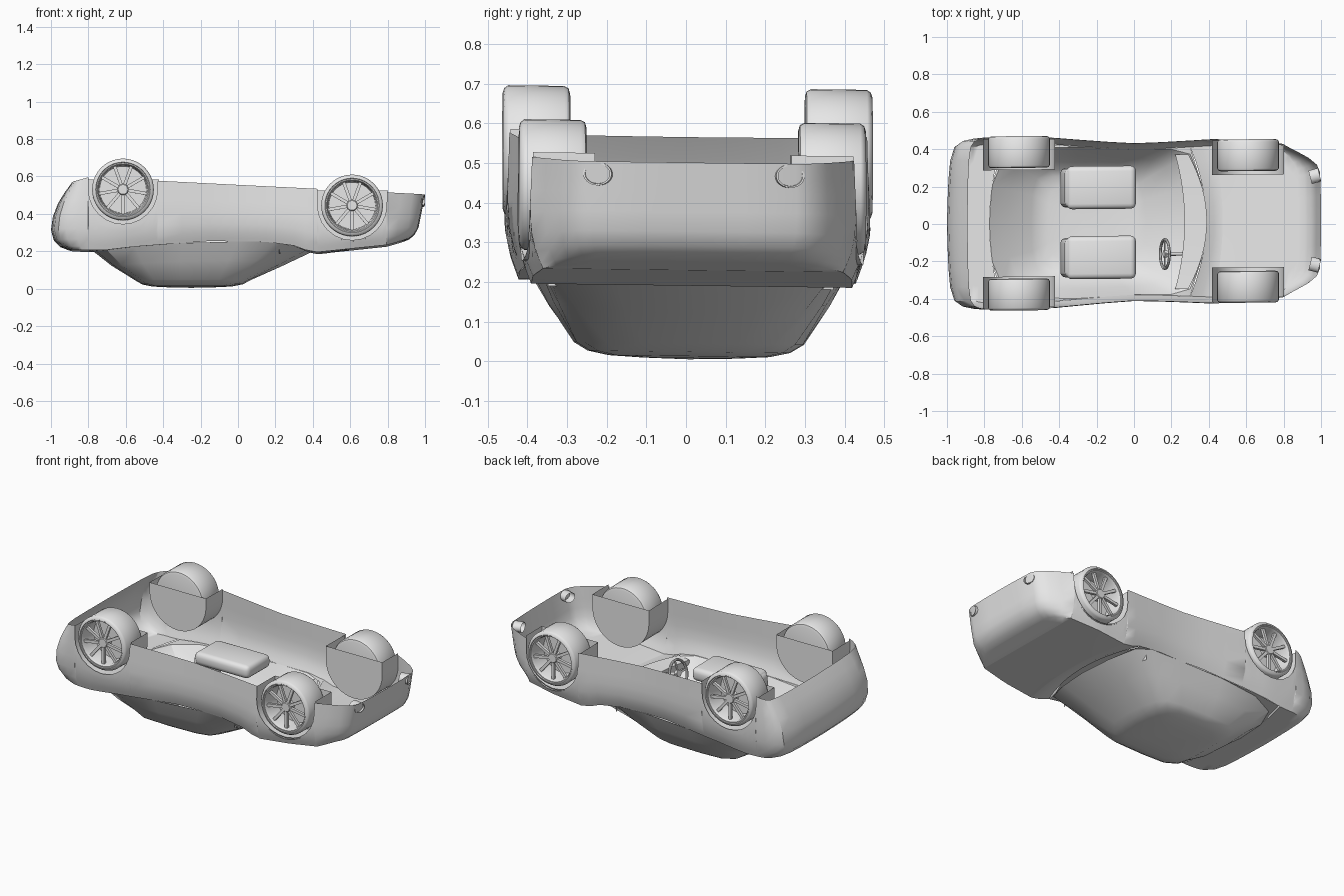
import bpy, bmesh, math
from mathutils import Matrix, Vector

if "Cube" in bpy.data.objects:
    bpy.data.objects.remove(bpy.data.objects["Cube"])

grey = bpy.data.materials.new("light_grey")
grey.diffuse_color = (0.8, 0.8, 0.8, 1)
grey.use_nodes = True
grey.node_tree.nodes["Principled BSDF"].inputs["Base Color"].default_value = grey.diffuse_color


def lerp(table, x):
    """Piecewise linear lookup in a table of (key, value)."""
    if x <= table[0][0]:
        return table[0][1]
    for (a, va), (b, vb) in zip(table, table[1:]):
        if x <= b:
            return va + (vb - va) * (x - a) / (b - a)
    return table[-1][1]


def finish(name, bm, angle=30):
    bmesh.ops.remove_doubles(bm, verts=bm.verts, dist=0.0002)
    bmesh.ops.recalc_face_normals(bm, faces=bm.faces)
    for v in bm.verts:  # the whole car sits with a slight yaw and roll
        v.co.y += 0.01 + 0.01 * v.co.x
        v.co.z -= 0.013 * v.co.y
    me = bpy.data.meshes.new(name)
    bm.to_mesh(me)
    bm.free()
    me.materials.append(grey)
    ob = bpy.data.objects.new(name, me)
    bpy.context.collection.objects.link(ob)
    bpy.ops.object.select_all(action='DESELECT')
    ob.select_set(True)
    bpy.context.view_layer.objects.active = ob
    bpy.ops.object.shade_smooth_by_angle(angle=math.radians(angle))


def loft(bm, rows, closed):
    vs = [[bm.verts.new(p) for p in r] for r in rows]
    n = len(rows[0])
    for a, b in zip(vs, vs[1:]):
        for i in range(n if closed else n - 1):
            j = (i + 1) % n
            bm.faces.new((a[i], a[j], b[j], b[i]))


def mirrored(half):
    return half + [(x, -y, z) for x, y, z in half[-2:0:-1]]


def lathe(bm, prof, mat, n=40):
    """Revolve (depth, radius) points around the local y axis."""
    loft(bm, [[mat @ Vector((r * math.cos(k * math.tau / n), d, r * math.sin(k * math.tau / n)))
               for k in range(n)] for d, r in prof], True)


def box(bm, mat, size, bevel=0.0):
    vs = bmesh.ops.create_cube(bm, size=1)['verts']
    for v in vs:
        v.co = Vector(v.co[k] * size[k] for k in range(3))
    if bevel:
        edges = list({e for v in vs for e in v.link_edges})
        res = bmesh.ops.bevel(bm, geom=edges, offset=bevel, segments=3,
                              profile=0.5, affect='EDGES')
        vs = list({v for v in vs if v.is_valid} | set(res['verts']))
    bmesh.ops.transform(bm, matrix=mat, verts=vs)


# Wheel layout: x, z, outer y, inner y of the well, sill height
AXLES = {"rear": (-0.615, 0.525, 0.466, 0.285, 0.58),
         "front": (0.61, 0.44, 0.437, 0.248, 0.522)}
ARCH_R = 0.185

# Body shape tables along the length
SILL = [(-1, 0.565), (-0.8, 0.59), (-0.4, 0.57), (0.4, 0.53), (1, 0.5)]
LOW = [(-1, 0.205), (-0.72, 0.2), (-0.55, 0.22), (-0.15, 0.25), (0.2, 0.245),
       (0.3, 0.225), (0.4, 0.188), (0.8, 0.23), (1, 0.255)]
SIDE = [(-0.8, 0.46), (-0.6, 0.465), (-0.42, 0.455), (-0.2, 0.435), (0, 0.422),
        (0.2, 0.428), (0.42, 0.44), (0.62, 0.437), (0.8, 0.41)]
# Body shape tables by height fraction
WIDTH = [(0, 0.92), (0.05, 0.935), (0.15, 0.965), (0.3, 0.99), (0.5, 1), (1, 0.99)]
TAIL = [(0, -0.9), (0.05, -0.95), (0.15, -0.985), (0.3, -1), (0.5, -0.99),
        (0.75, -0.955), (1, -0.89)]
NOSE = [(0, 0.88), (0.05, 0.915), (0.15, 0.945), (0.3, 0.965), (0.5, 0.975), (1, 1.0)]

# Half outline as (x, y, top z), with the wheel arches cut into the sill
stations = [(x, y, lerp(SILL, x)) for x, y in
            [(-1, 0), (-0.997, 0.12), (-0.992, 0.24), (-0.983, 0.34), (-0.96, 0.415),
             (-0.92, 0.443), (-0.86, 0.455), (-0.801, 0.46)]]


def add_arch(key):
    xc, zc = AXLES[key][:2]
    for k in range(13):
        a = math.pi * k / 12
        x = xc - ARCH_R * math.cos(a)
        stations.append((x, lerp(SIDE, x), zc - ARCH_R * math.sin(a)))


add_arch("rear")
stations += [(x, lerp(SIDE, x), lerp(SILL, x))
             for x in (-0.429, -0.3, -0.15, 0, 0.15, 0.3, 0.36, 0.424)]
add_arch("front")
stations += [(x, y, lerp(SILL, x)) for x, y in
             [(0.796, 0.41), (0.86, 0.375), (0.92, 0.338), (0.96, 0.30), (0.975, 0.26),
              (0.979, 0.13), (0.98, 0)]]


def body_point(st, f):
    x, y, top = st
    low = lerp(LOW, x)
    z = low + f * (top - low)
    t = (z - low) / (lerp(SILL, x) - low)
    if x < -0.8:
        x = -0.8 + (x + 0.8) * (lerp(TAIL, t) + 0.8) / -0.2
    elif x > 0.795:
        x = 0.795 + (x - 0.795) * (lerp(NOSE, t) - 0.795) / 0.185
    return (x, y * lerp(WIDTH, t), z)


# Body shell: open sides, then hood and rear deck across the low edge
bm = bmesh.new()
loft(bm, [mirrored([body_point(s, f) for s in stations])
          for f in (1, 0.85, 0.7, 0.5, 0.3, 0.15, 0.05, 0)], True)


def panel(keep, bend):
    rows = []
    for s in filter(keep, stations):
        x, y, z = body_point(s, 0)
        rows.append([(x + bend(s[0]) * (1 - q * q), y * q, z) for q in
                     [k / 5 for k in range(-5, 6)]])
    loft(bm, rows, False)


panel(lambda s: s[0] >= 0.299, lambda x: 0.085 * max(0, 1 - (x - 0.3) / 0.3))
panel(lambda s: s[0] <= -0.70, lambda x: -0.07 * max(0, 1 - (-0.7 - x) / 0.1))
bmesh.ops.dissolve_degenerate(bm, edges=bm.edges, dist=0.0002)
finish("body_shell", bm, 32)

# Cabin: tapering rings from the belt line to the roof
base = [(-0.775, 0), (-0.76, 0.2), (-0.70, 0.34), (-0.55, 0.40), (-0.3, 0.405), (0, 0.39),
        (0.2, 0.388), (0.3, 0.36), (0.362, 0.2), (0.387, 0)]
roof = [(-0.55, 0), (-0.545, 0.15), (-0.52, 0.24), (-0.45, 0.283), (-0.3, 0.29), (-0.1, 0.285),
        (-0.01, 0.265), (0.03, 0.21), (0.055, 0.12), (0.065, 0)]
belt = [(x, y, lerp(LOW, x)) for x, y in base]
flange = [(x, 0.92 * lerp(SIDE, x) if y > 0.3 else y, z) for x, y, z in belt]
edge = [(x, y, 0.045) for x, y in roof]
mid = [((a[0] + b[0]) / 2 * 1.02, (a[1] + b[1]) / 2 * 1.02, (a[2] + b[2]) / 2)
       for a, b in zip(belt, edge)]
rings = [flange, belt, mid, edge]
for f, z in ((0.88, 0.024), (0.7, 0.013), (0.4, 0.008), (0, 0.005)):
    rings.append([(-0.25 + (x + 0.25) * f, y * f, z) for x, y in roof])
bm = bmesh.new()
loft(bm, [mirrored(r) for r in rings], True)
finish("cabin_roof", bm, 35)

# Wheels and wheel wells
for key, (xc, zc, yo, yi, zs) in AXLES.items():
    for sign, side in ((-1, "right"), (1, "left")):
        # local +y runs from the outer face towards the car's middle
        mat = Matrix.Translation((xc, sign * yo, zc)) @ Matrix.Diagonal((1, -sign, 1, 1))
        bm = bmesh.new()
        lathe(bm, [(0.11, 0.0), (0.11, 0.125), (0.02, 0.13), (0.004, 0.137), (0.004, 0.143),
                   (0.0, 0.146), (0.004, 0.158), (0.014, 0.165), (0.155, 0.165),
                   (0.166, 0.159), (0.17, 0.146), (0.17, 0.0)], mat)
        finish(f"{key}_{side}_tyre", bm, 40)
        bm = bmesh.new()
        lathe(bm, [(0.015, 0), (0.015, 0.026), (0.022, 0.032), (0.06, 0.032)], mat, 18)
        for k in range(9):
            turn = Matrix.Rotation(math.tau * k / 9 + math.pi / 2, 4, 'Y')
            box(bm, mat @ turn @ Matrix.Translation((0.08, 0.027, 0)), (0.104, 0.016, 0.017))
        finish(f"{key}_{side}_spokes", bm)
        # D shaped inner wall with a curved skirt out to the body side
        r = 0.192
        arc = [(xc - r, zs)] + [(xc - r * math.cos(math.pi * k / 20),
                                zc - r * math.sin(math.pi * k / 20)) for k in range(21)]
        arc.append((xc + r, zs))
        bm = bmesh.new()
        inner = [(x, sign * yi, z) for x, z in arc]
        loft(bm, [[(x, sign * lerp(SIDE, x) * 0.985, z) for x, z in arc], inner], False)
        bm.faces.new([bm.verts.new(p) for p in inner])
        finish(f"{key}_{side}_wheel_well", bm)

# Seats: cushion and leaning backrest
for sign, side in ((-1, "right"), (1, "left")):
    bm = bmesh.new()
    box(bm, Matrix.Translation((-0.175, sign * 0.187, 0.305)), (0.37, 0.23, 0.08), 0.028)
    box(bm, Matrix.Translation((-0.345, sign * 0.187, 0.21)) @ Matrix.Rotation(0.12, 4, 'Y'),
        (0.075, 0.21, 0.25), 0.028)
    finish(f"{side}_seat", bm, 35)

# Dashboard shelf below the windscreen
bm = bmesh.new()
front = lambda q: 0.39 - 0.10 * q * q
back = lambda q: 0.22 + 0.05 * (1 - q * q)
qs = [k / 8 for k in range(-8, 9)]
loft(bm, [[(back(q), 0.36 * q, 0.185) for q in qs], [(back(q), 0.36 * q, 0.225) for q in qs],
          [(front(q), 0.36 * q, 0.235) for q in qs]], False)
finish("dashboard", bm)

# Steering wheel with hub, spokes and column
tilt = Matrix.Translation((0.165, -0.172, 0.23)) @ Matrix.Rotation(0.32, 4, 'Y') \
    @ Matrix.Rotation(-math.pi / 2, 4, 'Z')
bm = bmesh.new()
lathe(bm, [(0.008 * math.sin(k * math.tau / 8), 0.078 + 0.008 * math.cos(k * math.tau / 8))
           for k in range(9)], tilt, 28)
lathe(bm, [(-0.006, 0), (-0.006, 0.02), (0.012, 0.02), (0.012, 0.01), (0.1, 0.01)], tilt, 14)
for a in (0, math.pi, -math.pi / 2):
    box(bm, tilt @ Matrix.Rotation(a, 4, 'Y') @ Matrix.Translation((0.045, 0, 0)),
        (0.065, 0.006, 0.012))
finish("steering_wheel", bm)

# Round lamps set into the nose
for sign, side in ((-1, "right"), (1, "left")):
    mat = Matrix.Translation((0.99, sign * 0.243, 0.47)) \
        @ Matrix.Rotation(math.pi / 2 + sign * 0.25, 4, 'Z') @ Matrix.Diagonal((1, 1, 0.8, 1))
    bm = bmesh.new()
    lathe(bm, [(0.05, 0.037), (-0.002, 0.037), (-0.002, 0.032), (0.012, 0.03), (0.012, 0)], mat, 24)
    finish(f"{side}_lamp", bm)
